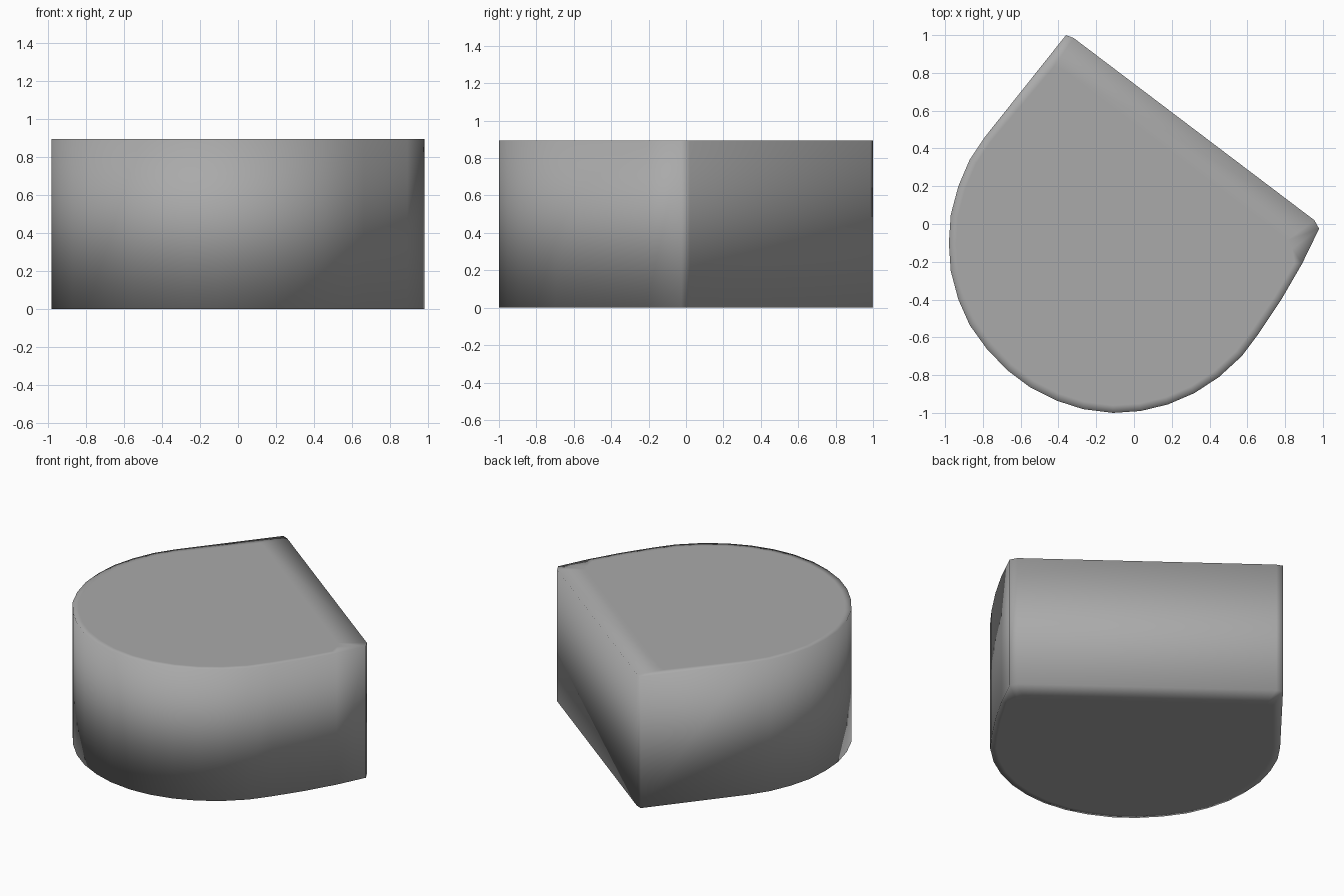
import bpy, bmesh
from mathutils import Vector

if "Cube" in bpy.data.objects:
    bpy.data.objects.remove(bpy.data.objects["Cube"])

HEIGHT = 0.895
# Outline seen from above: short clipped corners at both ends of the flat side
flat_side = [(0.98, -0.025), (0.955, 0.02), (-0.32, 0.985), (-0.36, 1.0)]
round_side = [(-0.79, 0.46), (-0.87, 0.34), (-0.93, 0.2), (-0.97, 0.05),
              (-0.98, -0.1), (-0.97, -0.25), (-0.93, -0.4), (-0.87, -0.535),
              (-0.78, -0.66), (-0.67, -0.775), (-0.55, -0.865), (-0.41, -0.935),
              (-0.27, -0.98), (-0.11, -1.0), (0.035, -0.99), (0.18, -0.955),
              (0.32, -0.895), (0.45, -0.81), (0.57, -0.7), (0.66, -0.58),
              (0.78, -0.4), (0.89, -0.21)]
centre = Vector((-0.12, -0.11))
normal, along = Vector((0.6, 0.8)), Vector((0.8, -0.6))

# Inner outline that bounds the level middle of each cap
outer = [Vector(p) for p in flat_side + round_side]
inner = []
for i, p in enumerate(outer):
    if i < len(flat_side):
        inner.append(p - normal * 0.17 - along * (0.05 if p.x > 0 else -0.05))
    else:
        inner.append(p + (centre - p).normalized() * 0.04)

bm = bmesh.new()


def ring(points, z):
    return [bm.verts.new((p.x, p.y, z)) for p in points]


def bridge(a, b):
    for i in range(len(a)):
        j = (i + 1) % len(a)
        bm.faces.new((a[i], a[j], b[j], b[i]))


# Bottom cap, wall and top cap
loops = [ring(inner, 0), ring(outer, 0), ring(outer, HEIGHT), ring(inner, HEIGHT)]
for a, b in zip(loops, loops[1:]):
    bridge(a, b)
bm.faces.new(loops[0][::-1])
bm.faces.new(loops[-1])
bmesh.ops.recalc_face_normals(bm, faces=bm.faces[:])

# Soft shading across the edges
for f in bm.faces:
    f.smooth = True
mesh = bpy.data.meshes.new("rounded_block")
bm.to_mesh(mesh)
bm.free()
block = bpy.data.objects.new("rounded_block", mesh)
bpy.context.collection.objects.link(block)

# Dark grey surface
grey = bpy.data.materials.new("dark_grey")
grey.diffuse_color = (0.4, 0.4, 0.4, 1)
grey.use_nodes = True
grey.node_tree.nodes["Principled BSDF"].inputs["Base Color"].default_value = grey.diffuse_color
mesh.materials.append(grey)
